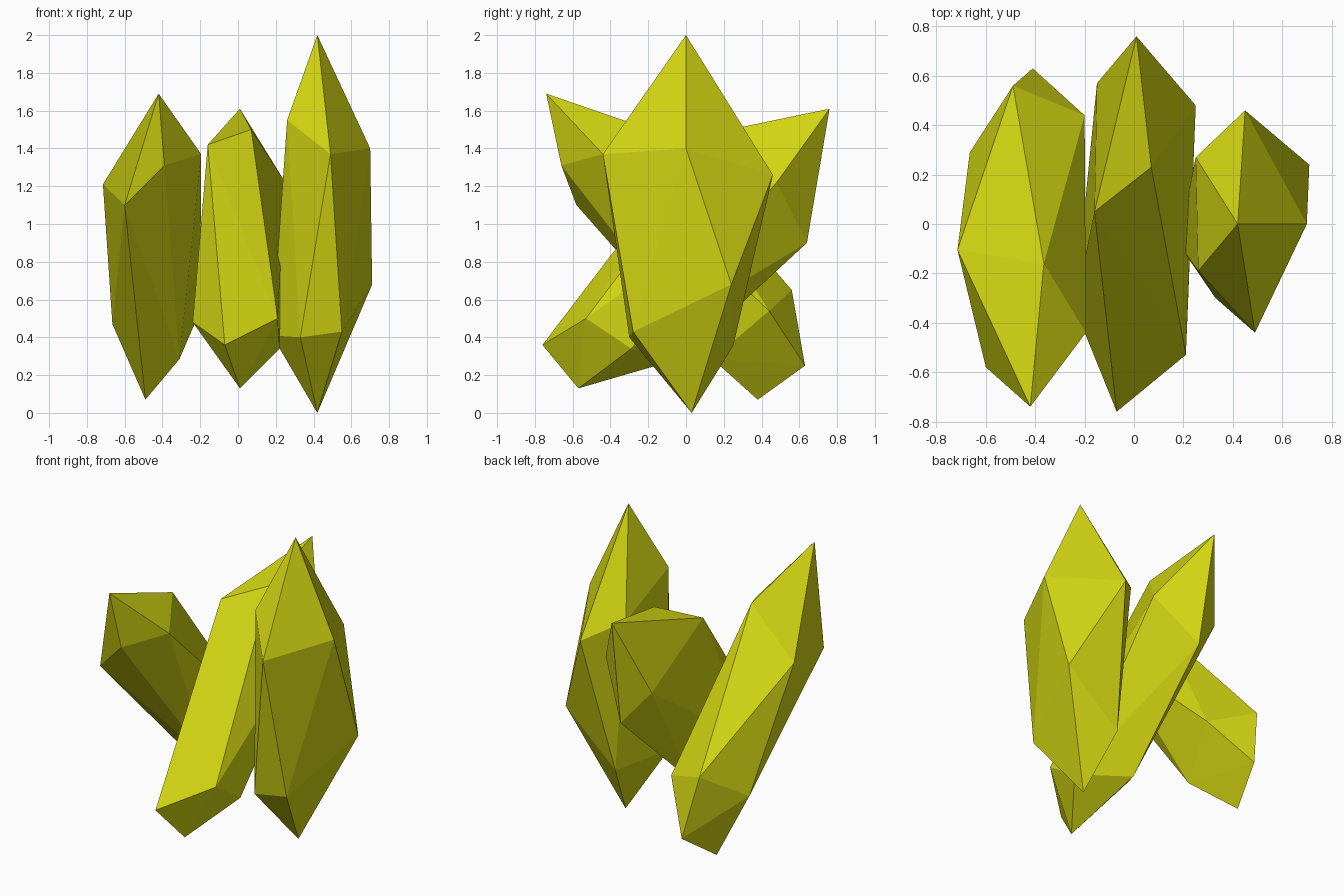
import bpy, bmesh

# single flat colour for the whole cluster
mat = bpy.data.materials.new("yellow_crystal")
mat.diffuse_color = (0.65, 0.67, 0.006, 1.0)


def crystal(name, tips, upper_ring, lower_ring):
    """Five-sided double-pointed crystal: two tips and two uneven rings, skinned."""
    bm = bmesh.new()
    for co in tips + upper_ring + lower_ring:
        bm.verts.new(co)
    bmesh.ops.convex_hull(bm, input=bm.verts)
    bmesh.ops.recalc_face_normals(bm, faces=bm.faces)
    mesh = bpy.data.meshes.new(name)
    bm.to_mesh(mesh)
    bm.free()
    mesh.materials.append(mat)
    obj = bpy.data.objects.new(name, mesh)
    bpy.context.collection.objects.link(obj)
    return obj


# upright crystal on the right
crystal("right_crystal",
        [(.42, 0, 2.0), (.42, .03, 0)],
        [(.26, -.19, 1.55), (.49, -.44, 1.37), (.70, 0, 1.40), (.45, .46, 1.26), (.25, .27, 1.37)],
        [(.33, -.30, .40), (.55, -.28, .43), (.71, .24, .68), (.34, .25, .355), (.18, -.08, .41)])

# middle crystal leaning to the back
crystal("middle_crystal",
        [(.01, .76, 1.61), (.01, -.57, .13)],
        [(-.16, .05, 1.42), (.07, .23, 1.50), (.25, .48, 1.22), (.03, .64, .90), (-.15, .57, 1.12)],
        [(-.07, -.76, .36), (.21, -.53, .50), (.22, -.29, .34), (-.01, -.02, .29), (-.24, -.34, .48)])

# left crystal leaning to the front
crystal("left_crystal",
        [(-.42, -.74, 1.69), (-.49, .38, .07)],
        [(-.715, -.105, 1.21), (-.60, -.58, 1.10), (-.39, -.66, 1.31), (-.195, -.44, 1.37), (-.365, -.16, 1.49)],
        [(-.665, .29, .47), (-.49, .56, .65), (-.20, .44, .54), (-.41, .63, .25), (-.31, .14, .285)])
